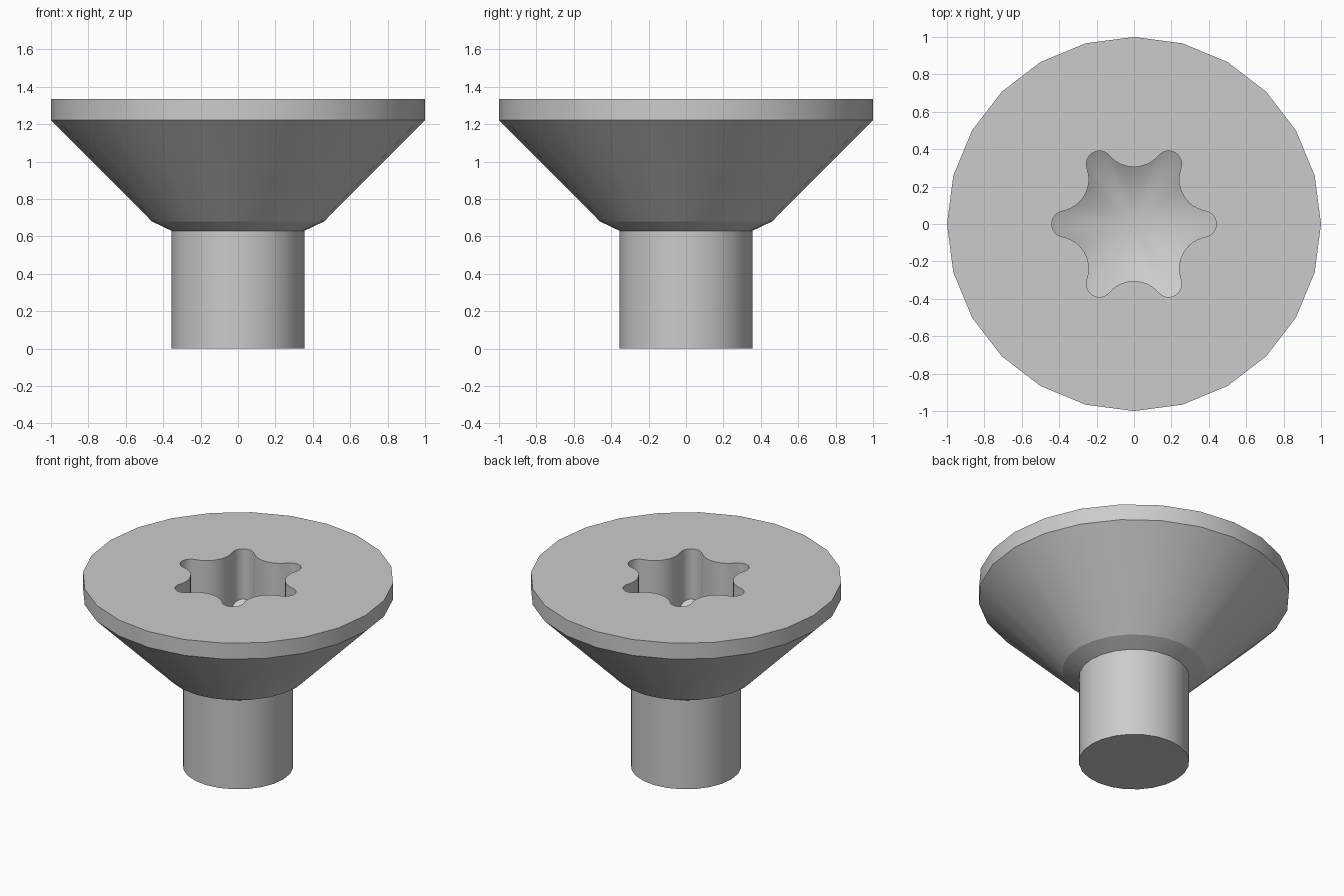
import bpy, bmesh, math

if "Cube" in bpy.data.objects:
    bpy.data.objects.remove(bpy.data.objects["Cube"])

SIDES = 24
TOP = 1.335

steel = bpy.data.materials.new("plain steel grey")
steel.diffuse_color = (0.6, 0.6, 0.6, 1)
steel.use_nodes = True
steel.node_tree.nodes["Principled BSDF"].inputs["Base Color"].default_value = steel.diffuse_color


def ring(bm, r, z):
    return [bm.verts.new((r * math.cos(math.tau * i / SIDES),
                          r * math.sin(math.tau * i / SIDES), z)) for i in range(SIDES)]


def bridge(bm, a, b):
    n = len(a)
    for i in range(n):
        j = (i + 1) % n
        bm.faces.new((a[i], a[j], b[j], b[i]))


def lathe(bm, profile):
    rings = [ring(bm, r, z) for r, z in profile]
    for a, b in zip(rings, rings[1:]):
        bridge(bm, a, b)
    return rings


def finish(bm, name):
    bm.normal_update()
    me = bpy.data.meshes.new(name)
    bm.to_mesh(me)
    bm.free()
    me.materials.append(steel)
    ob = bpy.data.objects.new(name, me)
    bpy.context.collection.objects.link(ob)
    bpy.ops.object.select_all(action='DESELECT')
    ob.select_set(True)
    bpy.context.view_layer.objects.active = ob
    bpy.ops.object.shade_smooth_by_angle(angle=math.radians(18))


def lobe_outline(tip=0.44, valley=0.305, r_lobe=0.07, r_valley=0.173, steps=12):
    """Six-lobed outline made of tangent convex and concave arcs."""
    a, c = tip - r_lobe, valley + r_valley
    cx, cy = c * math.cos(math.pi / 6), c * math.sin(math.pi / 6)
    t = math.atan2(cy, cx - a)
    sector = []
    for i in range(steps):
        u = -t + 2 * t * i / steps
        sector.append((a + r_lobe * math.cos(u), r_lobe * math.sin(u)))
    start, end = t + math.pi, math.pi / 3 - t + math.pi
    for i in range(steps):
        u = start + (end - start) * i / steps
        sector.append((cx + r_valley * math.cos(u), cy + r_valley * math.sin(u)))
    pts = []
    for k in range(6):
        co, si = math.cos(k * math.pi / 3), math.sin(k * math.pi / 3)
        pts += [(x * co - y * si, x * si + y * co) for x, y in sector]
    return pts


# Countersunk head: collar, cone and rim
bm = bmesh.new()
rings = lathe(bm, [(0.355, 0.63), (0.46, 0.68), (1.0, 1.222), (1.0, TOP)])

# Six-lobed drive socket with a conical floor
outline = lobe_outline()
apex_z, slope = TOP - 0.61, math.tan(math.radians(30))
upper = [bm.verts.new((x, y, TOP)) for x, y in outline]
lower = [bm.verts.new((x, y, apex_z + slope * math.hypot(x, y))) for x, y in outline]
apex = bm.verts.new((0, 0, apex_z))
n = len(outline)
bridge(bm, lower[::-1], upper[::-1])
for i in range(n):
    bm.faces.new((lower[i], lower[(i + 1) % n], apex))

# Flat top face around the socket
edges = []
for loop in (rings[-1], upper):
    m = len(loop)
    edges += [bm.edges.get((loop[i], loop[(i + 1) % m])) for i in range(m)]
bmesh.ops.triangle_fill(bm, edges=edges, use_beauty=True, normal=(0, 0, 1))
bmesh.ops.recalc_face_normals(bm, faces=bm.faces)
finish(bm, "countersunk_head")

# Plain cylindrical shank
bm = bmesh.new()
rings = lathe(bm, [(0.355, 0.0), (0.355, 0.63)])
bm.faces.new(rings[0][::-1])
finish(bm, "shank")
